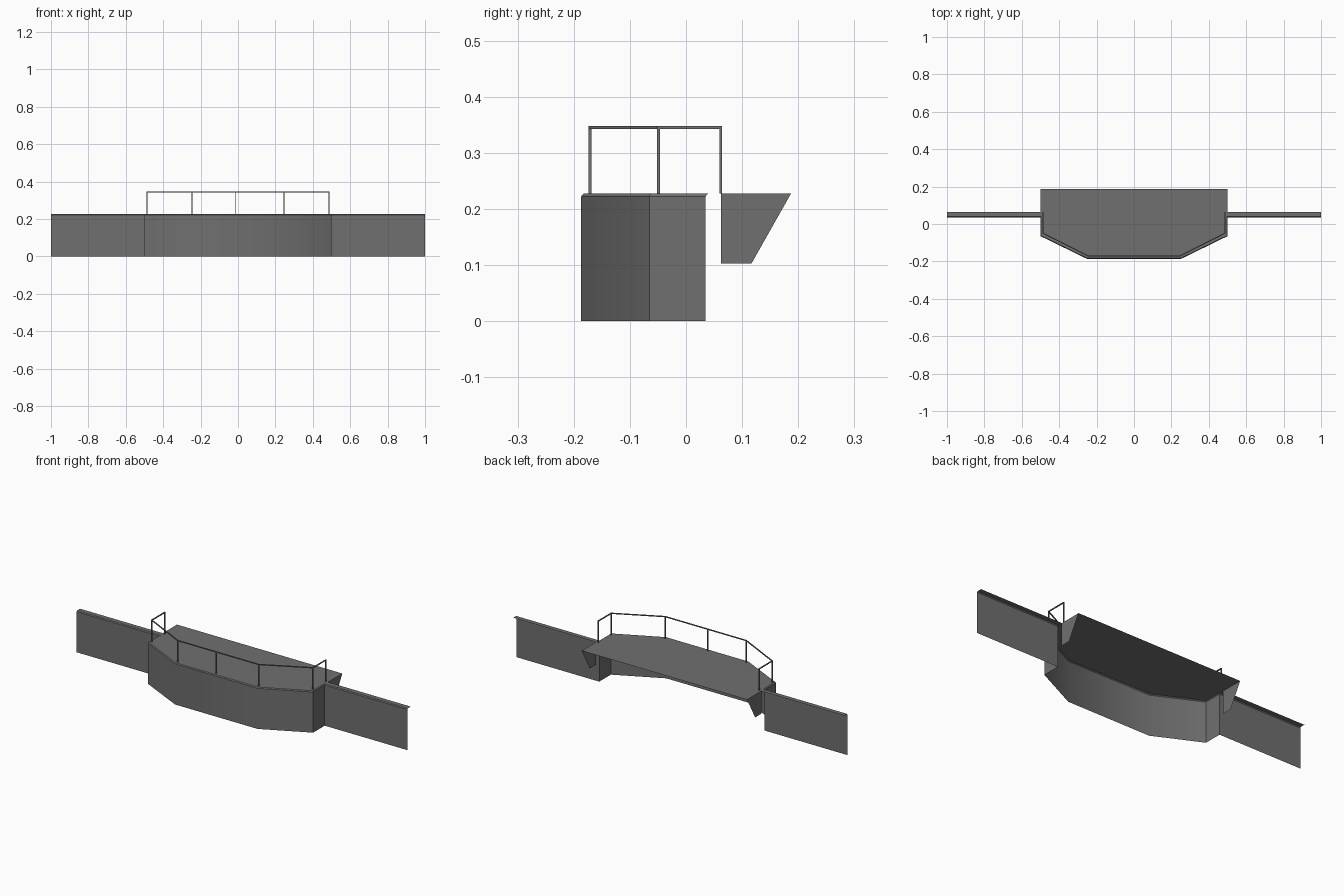
import bpy
import bmesh
from mathutils import Vector

if "Cube" in bpy.data.objects:
    bpy.data.objects.remove(bpy.data.objects["Cube"])

TOP, WALL_TOP = 0.227, 0.222

# Dark grey used for every part
dark = bpy.data.materials.new("dark_grey")
dark.diffuse_color = (0.16, 0.16, 0.16, 1)
dark.use_nodes = True
dark.node_tree.nodes["Principled BSDF"].inputs["Base Color"].default_value = dark.diffuse_color


def mesh_object(name, bm):
    mesh = bpy.data.meshes.new(name)
    bm.to_mesh(mesh)
    bm.free()
    mesh.materials.append(dark)
    obj = bpy.data.objects.new(name, mesh)
    bpy.context.collection.objects.link(obj)
    return obj


def mirrored(half):
    """Right half of a path, from the far end to the centre, made symmetrical."""
    return half + [(-x, y) for x, y in reversed(half)]


def sheet(name, points):
    bm = bmesh.new()
    bm.faces.new([bm.verts.new(p) for p in points])
    return mesh_object(name, bm)


def bar(bm, a, b, size=0.005):
    """Square bar between two points, upright or level."""
    a, b = Vector(a), Vector(b)
    d = b - a
    upright = abs(d.z) > 1e-4
    rot = d.to_track_quat('Z', 'Y') if upright else d.to_track_quat('X', 'Z')
    long = d.length if upright else d.length + size / 2
    scale = (size, size, long) if upright else (long, size, size)
    for v in bmesh.ops.create_cube(bm, size=1)["verts"]:
        v.co = rot @ Vector(c * s for c, s in zip(v.co, scale)) + (a + b) / 2


# Front wall with wings: swept sheet plus a slanted top lip
outer = mirrored([(1, 0.035), (0.5, 0.035), (0.5, -0.065), (0.25, -0.187)])
inner = mirrored([(1, 0.039), (0.496, 0.039), (0.496, -0.063), (0.249, -0.183)])
bm = bmesh.new()
rows = [[bm.verts.new((x, y, z)) for x, y in path]
        for path, z in ((outer, 0), (outer, WALL_TOP), (inner, TOP))]
for low, high in zip(rows, rows[1:]):
    for i in range(len(low) - 1):
        bm.faces.new((low[i + 1], low[i], high[i], high[i + 1]))
wall = mesh_object("front_wall", bm)
bpy.context.view_layer.objects.active = wall
wall.select_set(True)
bpy.ops.object.shade_smooth_by_angle(angle=0.52)
wall.select_set(False)

# Deck surface
deck = mirrored([(0.5, 0.187), (0.5, 0.064), (0.496, 0.039), (0.496, -0.063), (0.249, -0.183)])
sheet("deck", [(x, y, TOP) for x, y in reversed(deck)])

# Narrow ledges on the wings and tapered panels under the back of the deck
ledge = [(0.496, 0.039), (1, 0.039), (1, 0.064), (0.5, 0.064)]
panel = [(0.062, 0.103), (0.117, 0.103), (0.187, TOP), (0.062, TOP)]
for side, s in (("right", 1), ("left", -1)):
    sheet(side + "_ledge", [(s * x, y, TOP) for x, y in ledge[::s]])
    sheet(side + "_side_panel", [(s * 0.5, y, z) for y, z in panel[::s]])

# Railing: top rail segments and posts
rail_z = 0.345
path = mirrored([(0.487, 0.062), (0.487, -0.049), (0.245, -0.171)])
bm = bmesh.new()
for (x0, y0), (x1, y1) in zip(path, path[1:]):
    bar(bm, (x0, y0, rail_z), (x1, y1, rail_z))
for x, y in path + [(-0.012, -0.171)]:
    bar(bm, (x, y, TOP), (x, y, rail_z + 0.0025))
mesh_object("railing", bm)
